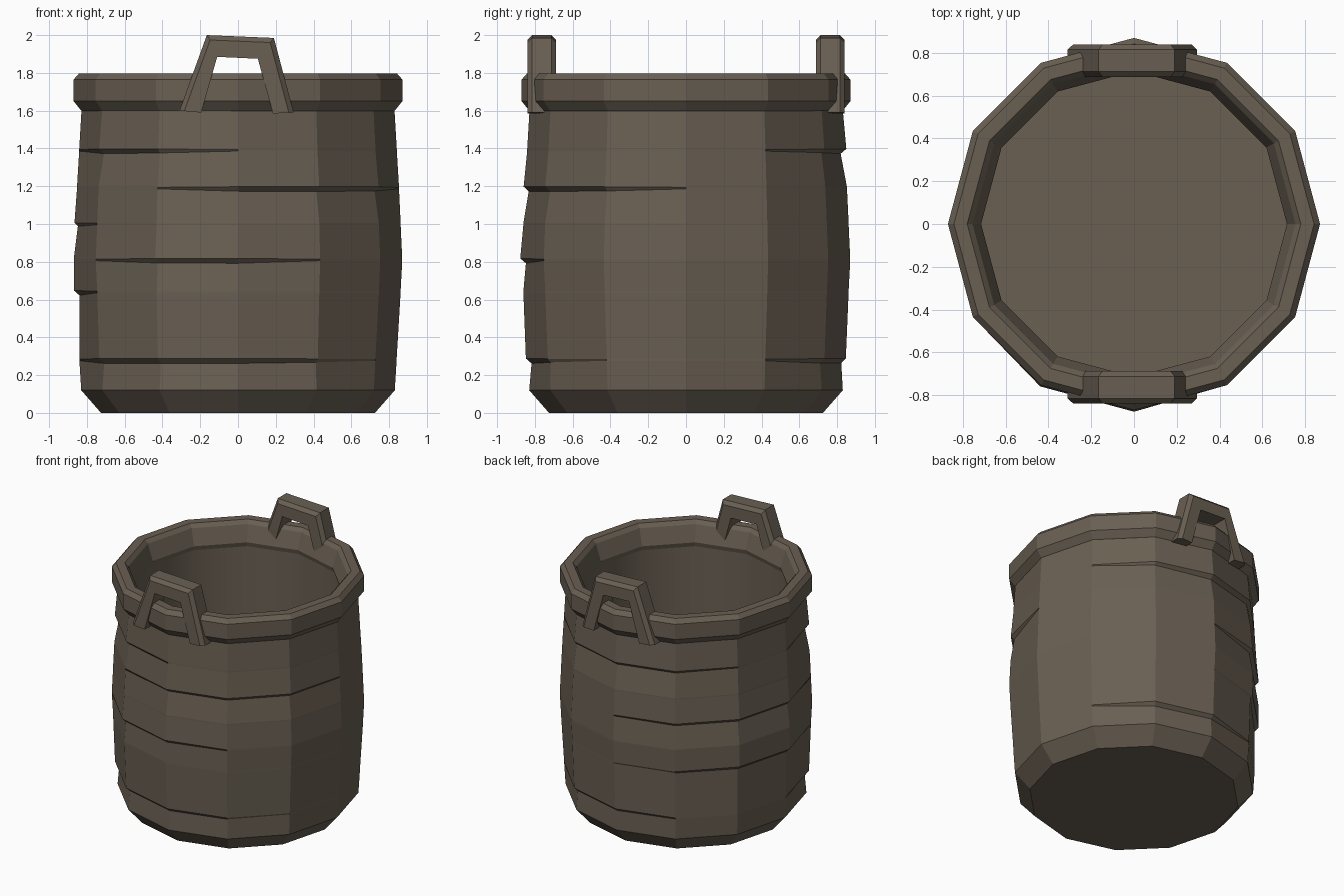
import bpy, bmesh, math

if "Cube" in bpy.data.objects:
    bpy.data.objects.remove(bpy.data.objects["Cube"])

SIDES = 12
wood = bpy.data.materials.new("weathered brown wood")
wood.diffuse_color = (0.142, 0.115, 0.086, 1)
wood.use_nodes = True
wood.node_tree.nodes["Principled BSDF"].inputs["Base Color"].default_value = wood.diffuse_color


def finish(bm, name):
    bmesh.ops.recalc_face_normals(bm, faces=bm.faces)
    me = bpy.data.meshes.new(name)
    bm.to_mesh(me)
    bm.free()
    me.materials.append(wood)
    ob = bpy.data.objects.new(name, me)
    bpy.context.collection.objects.link(ob)
    return ob


def ring(bm, radii, heights):
    return [bm.verts.new((r * math.cos(math.tau * k / SIDES),
                          r * math.sin(math.tau * k / SIDES), z))
            for k, (r, z) in enumerate(zip(radii, heights))]


def even_ring(bm, r, z):
    return ring(bm, [r] * SIDES, [z] * SIDES)


def bridge(bm, a, b):
    return [bm.faces.new((a[k], a[(k + 1) % SIDES], b[(k + 1) % SIDES], b[k]))
            for k in range(SIDES)]


# Bulging outer profile of the tub
PROFILE = [(0.12, 0.83), (0.45, 0.85), (0.8, 0.87), (1.2, 0.852), (1.66, 0.825)]


def radius_at(z):
    for (z0, r0), (z1, r1) in zip(PROFILE, PROFILE[1:]):
        if z <= z1:
            return r0 + (r1 - r0) * (z - z0) / (z1 - z0)
    return PROFILE[-1][1]


# Overlapping lips: height -> {corner number: strength} (9 = front, 3 = back)
LIPS = {
    0.28: {7: 1, 8: 1, 9: 1, 10: 0.6, 2: 0.9, 3: 0.8},
    0.64: {4: 0.5, 5: 1, 6: 1},
    0.81: {8: 0.9, 9: 1},
    1.00: {4: 0.8, 5: 1, 6: 0.6},
    1.19: {9: 0.9, 10: 1, 11: 0.8},
    1.39: {7: 1, 8: 0.7, 2: 0.6, 3: 1, 4: 0.9},
}

# Tub body, hollow inside
bm = bmesh.new()
rings = [even_ring(bm, 0.725, 0.0), even_ring(bm, 0.83, 0.12)]
for z, lip in LIPS.items():
    s = [lip.get(k, 0) for k in range(SIDES)]
    base = radius_at(z)
    rings.append(ring(bm, [base - 0.022 * v for v in s],
                      [z - 0.004 - 0.014 * v for v in s]))
    rings.append(ring(bm, [base + 0.008 * v for v in s],
                      [z + 0.004 + 0.004 * v for v in s]))
rings.append(even_ring(bm, 0.825, 1.66))
inner_top = even_ring(bm, 0.725, 1.66)
inner_low = even_ring(bm, 0.725, 0.12)
bm.faces.new(rings[0])
for a, b in zip(rings, rings[1:] + [inner_top]):
    bridge(bm, a, b)
inside = bridge(bm, inner_top, inner_low) + [bm.faces.new(inner_low)]
for f in inside[:-1]:
    f.smooth = True
finish(bm, "tub_body")

# Chunky chamfered rim
bm = bmesh.new()
section = [(0.80, 1.585), (0.83, 1.60), (0.87, 1.65), (0.87, 1.765), (0.842, 1.797),
           (0.78, 1.797), (0.755, 1.77), (0.715, 1.65), (0.73, 1.60)]
loops = [even_ring(bm, r, z) for r, z in section]
for a, b in zip(loops, loops[1:] + loops[:1]):
    bridge(bm, a, b)
finish(bm, "rim")

# Two trapezoid handles, slightly lopsided
OUTLINE = [(-0.31, 1.60), (-0.165, 2.0), (0.19, 1.985), (0.295, 1.59),
           (0.185, 1.585), (0.105, 1.875), (-0.11, 1.885), (-0.195, 1.59)]
for name, sign in (("front_handle", -1), ("back_handle", 1)):
    bm = bmesh.new()
    near = [bm.verts.new((x, sign * 0.84, z)) for x, z in OUTLINE]
    far = [bm.verts.new((x, sign * 0.687, z)) for x, z in OUTLINE]
    bm.faces.new(near)
    bm.faces.new(far[::-1])
    n = len(OUTLINE)
    for k in range(n):
        j = (k + 1) % n
        bm.faces.new((near[k], far[k], far[j], near[j]))
    bmesh.ops.recalc_face_normals(bm, faces=bm.faces)
    # chamfer the outer outline only
    edges = [e for vs in (near, far) for k in range(3)
             for e in [bm.edges.get((vs[k], vs[k + 1]))]]
    bmesh.ops.bevel(bm, geom=edges, offset=0.025, segments=1, affect='EDGES')
    finish(bm, name)
